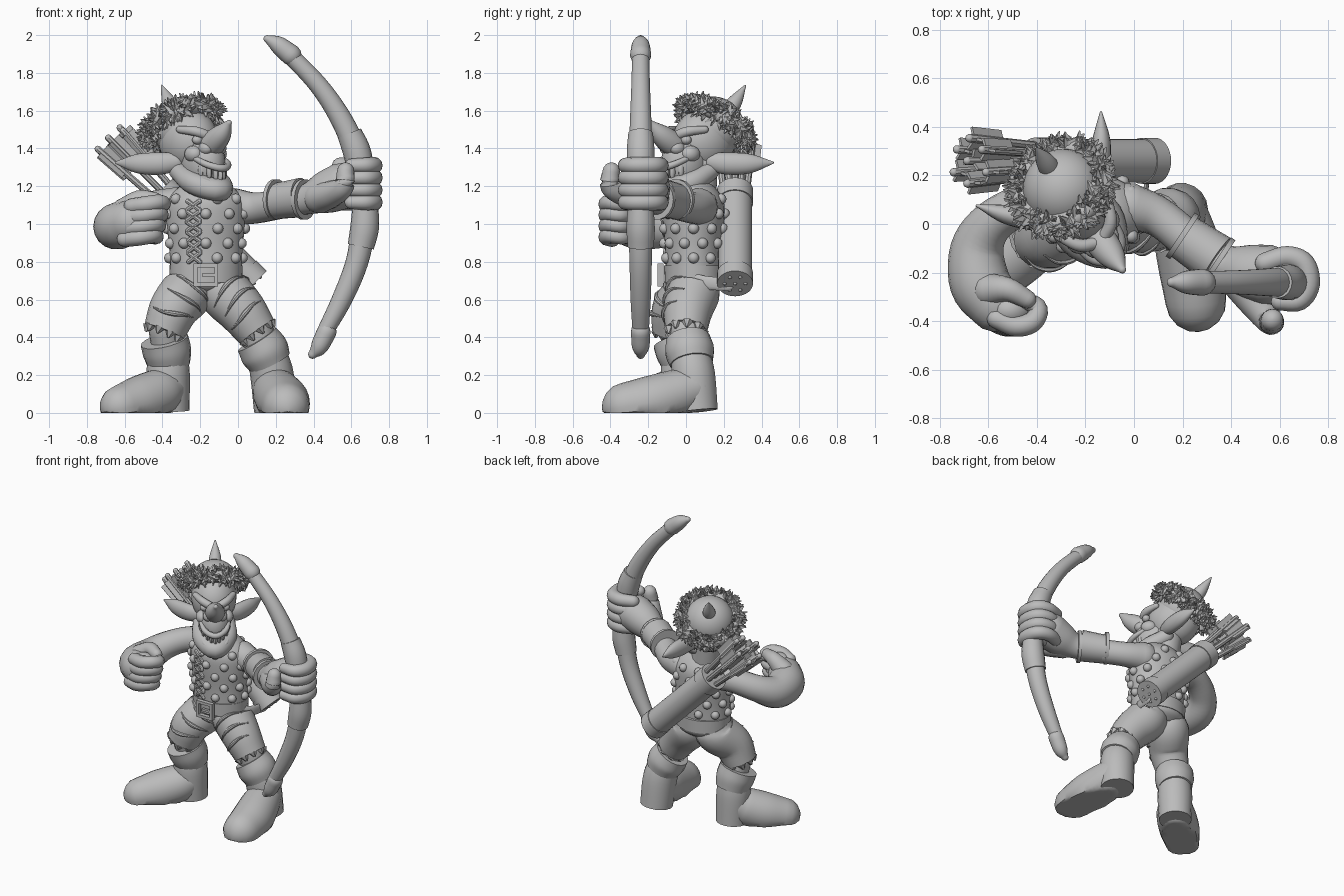
import bpy, bmesh, math, random
from mathutils import Vector, Matrix

random.seed(4)
cube = bpy.data.objects.get("Cube")
if cube:
    bpy.data.objects.remove(cube, do_unlink=True)

clay = bpy.data.materials.new("grey clay")
clay.use_nodes = True
grey = (.5, .5, .5, 1)
clay.diffuse_color = grey
clay.node_tree.nodes["Principled BSDF"].inputs["Base Color"].default_value = grey
made = []
IDENTITY = Matrix.Identity(4)


def finish(name, bm, matrix=IDENTITY):
    mesh = bpy.data.meshes.new(name)
    bmesh.ops.recalc_face_normals(bm, faces=bm.faces)
    bm.transform(matrix)
    bm.to_mesh(mesh)
    bm.free()
    mesh.materials.append(clay)
    obj = bpy.data.objects.new(name, mesh)
    bpy.context.collection.objects.link(obj)
    made.append(obj)


def spline(points, steps):
    """Smooth curve through points of x, y, z, radius."""
    p = [Vector(q) for q in points]
    p = [p[0] * 2 - p[1]] + p + [p[-1] * 2 - p[-2]]
    out = []
    for a, b, c, d in zip(p, p[1:], p[2:], p[3:]):
        for i in range(steps):
            t = i / steps
            out.append(b + (c - a) * t / 2 + (a * 2 - b * 5 + c * 4 - d) * t * t / 2
                       + (b * 3 - a - c * 3 + d) * t ** 3 / 2)
    return out + [p[-2]]


def tube(name, points, up=(0, 0, 1), flat=1, rounded=True, sides=18, steps=5,
         matrix=IDENTITY, floor=None):
    """Loft of ellipses along a path; flat scales the radius along up."""
    path = spline(points, steps)
    rings = [(q.xyz, max(q.w, .003)) for q in path]
    if rounded:
        for end, inner in ((0, 1), (-1, -2)):
            c, r = rings[end]
            out = (c - path[inner].xyz).normalized()
            cap = [(c + out * r * math.sin(a), r * math.cos(a)) for a in (.4, .8, 1.2, 1.5)]
            rings = cap[::-1] + rings if end == 0 else rings + cap
    bm = bmesh.new()
    loops = []
    for i, (c, r) in enumerate(rings):
        t = (rings[min(i + 1, len(rings) - 1)][0] - rings[max(i - 1, 0)][0]).normalized()
        side = t.cross(Vector(up)).normalized()
        high = side.cross(t)
        loops.append([bm.verts.new(c + side * r * math.cos(a) + high * r * flat * math.sin(a))
                      for a in (math.tau * k / sides for k in range(sides))])
    for lo, hi in zip(loops, loops[1:]):
        for k in range(sides):
            n = (k + 1) % sides
            bm.faces.new((lo[k], lo[n], hi[n], hi[k]))
    bm.faces.new(loops[0])
    bm.faces.new(loops[-1])
    if floor is not None:
        for v in bm.verts:
            v.co.z = max(v.co.z, floor)
    finish(name, bm, matrix)


def ball(name, centre, size, matrix=IDENTITY, detail=16):
    bm = bmesh.new()
    bmesh.ops.create_uvsphere(bm, u_segments=detail, v_segments=detail // 2 + 2, radius=1)
    finish(name, bm, matrix @ Matrix.Translation(centre) @ Matrix.Diagonal((*size, 1)))


def box(name, centre, size, matrix=IDENTITY):
    bm = bmesh.new()
    bmesh.ops.create_cube(bm, size=1)
    finish(name, bm, matrix @ Matrix.Translation(centre) @ Matrix.Diagonal((*size, 1)))


def facing(origin, axis):
    return Matrix.Translation(origin) @ Vector(axis).to_track_quat('Z', 'Y').to_matrix().to_4x4()


# Tunic, with studs and front lacing
X, Y = -.17, .04
shape = [(.76, .19), (.88, .195), (1.02, .21), (1.12, .205), (1.19, .15), (1.23, .08)]
tube("tunic", [(X, Y, z, r) for z, r in shape], (0, 1, 0), .78, False, 28)


def tunic_point(angle, z):
    for (a, ra), (b, rb) in zip(shape, shape[1:]):
        if a <= z <= b:
            r = ra + (rb - ra) * (z - a) / (b - a)
    return Vector((X + r * math.cos(angle), Y + r * .78 * math.sin(angle), z))


LACE = -1.9
for row in range(5):
    for k in range(10):
        angle = math.tau * (k + row % 2 / 2) / 10
        if abs(angle - math.tau - LACE) > .25:
            ball("tunic_stud", tunic_point(angle, .82 + row * .078), [.029] * 3, detail=12)
for i in range(6):
    z = .8 + i * .055
    for s in (-1, 1):
        a, b = tunic_point(LACE - s * .16, z), tunic_point(LACE + s * .16, z + .045)
        tube("lace", [(*a, .013), (*b, .013)], steps=1, sides=8)

# Breeches, belt and buckle
tube("pelvis", [(X, .05, .63, .11), (X, .05, .68, .175), (X, .05, .78, .18)], (0, 1, 0), .85, False)
tube("belt", [(X, .045, .69, .192), (X, .045, .78, .194)], (0, 1, 0), .83, False, 28)
for s in (-1, 1):
    box("buckle_side", (X + s * .055, -.135, .73), (.02, .03, .12))
    box("buckle_bar", (X, -.135, .73 + s * .05), (.12, .03, .02))
box("buckle_prong", (X + .02, -.14, .73), (.08, .02, .016))
tube("quiver_strap", [(0, .02, .71, .035), (.04, .1, .69, .035), (.06, .22, .68, .035)], (1, 0, 0), .3, sides=12)

# Legs: breeches, shin, folded cuff, boot
legs = {
    "right": ([(-.25, .05, .7, .12), (-.27, .03, .64, .14), (-.34, -.05, .55, .13), (-.39, -.07, .43, .112)],
              [(-.39, -.06, .45, .085), (-.37, -.02, .3, .08)],
              [(-.39, -.05, .385, .128), (-.375, -.03, .32, .128), (-.365, -.01, .25, .112)],
              [(-.37, -.02, .3, .105), (-.37, -.02, .2, .115), (-.365, -.01, .01, .108)],
              [(-.38, -.03, .13, .115), (-.43, -.08, .1, .13), (-.53, -.16, .06, .132), (-.62, -.24, .035, .112)]),
    "left": ([(-.08, .05, .7, .12), (-.07, .04, .64, .14), (.02, .01, .54, .13), (.1, 0, .43, .11)],
             [(.09, 0, .46, .09), (.14, .02, .3, .09)],
             [(.1, .01, .39, .118), (.14, .02, .325, .13), (.17, .03, .265, .115)],
             [(.15, .02, .31, .105), (.18, .04, .2, .115), (.195, .06, .01, .11)],
             [(.19, .04, .13, .115), (.21, -.05, .1, .13), (.24, -.18, .06, .138), (.255, -.32, .035, .125)])}
for side, (thigh, shin, cuff, shaft, foot) in legs.items():
    tube(side + "_breeches", thigh, (0, 1, 0), rounded=False)
    tube(side + "_shin", shin, (0, 1, 0))
    tube(side + "_boot_cuff", cuff, (0, 1, 0), rounded=False)
    tube(side + "_boot_shaft", shaft, (0, 1, 0), rounded=False, floor=0)
    tube(side + "_boot_foot", foot, floor=0, sides=24)
    # ragged hem
    end = Vector(thigh[-1][:3])
    frame = facing(end, end - Vector(thigh[-2][:3]))
    for k in range(9):
        a = math.tau * k / 9
        rim = Vector((math.cos(a), math.sin(a), 0)) * .092
        tube("torn_hem", [(*rim, .03), (*(rim + Vector((0, 0, .035))), .006)],
             (0, 1, 0), rounded=False, sides=6, steps=1, matrix=frame)
    # cloth folds wrapping the front of the thigh
    path = spline(thigh, 4)
    for i in (5, 7, 9):
        ring = facing(path[i].xyz, path[i + 1].xyz - path[i].xyz)
        front = ring.to_3x3().inverted() @ Vector((0, -1, 0))
        start = math.atan2(front.y, front.x) + random.uniform(-.4, .4)
        fold = [(start + t, .014 - abs(t) * .01) for t in (-1, -.5, 0, .5, 1)]
        tube("cloth_fold", [(path[i].w * math.cos(a), path[i].w * math.sin(a), .02 * math.sin(a * 2), r)
                            for a, r in fold], sides=8, matrix=ring)

# Left arm, bracer and gripping hand
tube("left_arm", [(-.02, .07, 1.09, .1), (.1, .03, 1.085, .082), (.24, -.08, 1.11, .08), (.36, -.16, 1.13, .08),
                  (.46, -.195, 1.165, .112), (.55, -.21, 1.2, .125)])
ball("left_palm", (.62, -.22, 1.2), (.11, .095, .125))
tube("bracer", [(.2, -.05, 1.12, .095), (.34, -.145, 1.14, .105)], rounded=False, steps=1)
for x, y in ((.19, -.043), (.34, -.145)):
    tube("bracer_rim", [(x, y, 1.13, .108), (x + .018, y - .012, 1.13, .108)], rounded=False, steps=1)
for i in range(4):
    z = 1.115 + i * .065
    tube("left_finger", [(.54, -.16, z, .042), (.63, -.135, z, .044), (.7, -.165, z, .046),
                         (.72, -.25, z, .045), (.68, -.315, z, .042), (.6, -.32, z, .036)], sides=12)
tube("left_thumb", [(.43, -.22, 1.14, .085), (.5, -.32, 1.16, .07), (.56, -.4, 1.2, .055), (.57, -.395, 1.28, .046)])

# Right arm drawn back with a fist
tube("right_arm", [(-.3, .09, 1.1, .1), (-.45, .08, 1.09, .085), (-.58, .01, 1.04, .09), (-.645, -.1, .99, .11),
                   (-.635, -.24, .99, .125), (-.57, -.33, 1.01, .115)])
ball("right_palm", (-.51, -.355, 1.02), (.1, .085, .12))
for i in range(4):
    z, x = .93 + i * .058, i * .012
    tube("right_finger", [(-.6 + x, -.39, z - .01, .042), (-.52 + x, -.42, z, .044), (-.45 + x, -.4, z + .01, .042),
                          (-.435 + x, -.34, z, .038), (-.5, -.3, z, .032)], sides=12)
tube("right_thumb", [(-.6, -.27, 1.07, .07), (-.52, -.27, 1.13, .05), (-.44, -.31, 1.13, .038)])

# Bow with tip caps and wrapped sleeves
bow = [(.25, 1.92, .045), (.43, 1.73, .05), (.56, 1.53, .058), (.64, 1.33, .064), (.67, 1.17, .06),
       (.665, 1, .064), (.63, .8, .06), (.55, .6, .054), (.45, .41, .042)]
tube("bow", [(x, -.24, z, r) for x, z, r in bow], (0, 1, 0))
for name, part in (("top_cap", [(.28, 1.895, .056), (.21, 1.95, .046), (.155, 1.98, .02)]),
                   ("bottom_cap", [(.47, .43, .052), (.43, .35, .046), (.395, .31, .024)]),
                   ("upper_sleeve", [(.59, 1.48, .066), (.63, 1.38, .074), (.66, 1.24, .068)]),
                   ("lower_sleeve", [(.675, 1.1, .068), (.67, .98, .076), (.65, .88, .07)])):
    tube(name, [(x, -.24, z, r) for x, z, r in part], (0, 1, 0), rounded="cap" in name)

# Head, turned toward the bow
head = Matrix.Translation((-.25, .08, 1.38)) @ Matrix.Rotation(math.radians(37), 4, 'Z')
tube("neck", [(-.2, .06, 1.12, .1), (-.23, .07, 1.32, .1)], (0, 1, 0))
ball("skull", (0, .02, .06), (.15, .175, .17), head, 24)
ball("muzzle", (0, -.11, -.06), (.108, .135, .15), head, 24)
tube("jaw", [(-.09, -.01, -.1, .05), (-.085, -.14, -.165, .06), (0, -.25, -.2, .06), (.085, -.14, -.165, .06),
             (.09, -.01, -.1, .05)], matrix=head)
ball("throat", (0, -.12, -.19), (.085, .13, .08), head)
tube("nose", [(0, -.11, .0, .06), (0, -.2, .05, .066), (0, -.275, .1, .052), (0, -.335, .155, .016)], matrix=head)
for level in (-.055, -.15):
    tube("lip", [(-.095, -.14, level + .03, .014), (-.07, -.235, level - .01, .018), (0, -.28, level - .03, .02),
                 (.07, -.235, level - .01, .018), (.095, -.14, level + .03, .014)], sides=10, matrix=head)
for k in range(-3, 4):
    ball("tooth", (k * .025, -.26 + abs(k) ** 2 * .008, -.12 + abs(k) * .01), (.014, .018, .045), head, 10)
for s in (-1, 1):
    ball("nostril", (s * .045, -.19, .02), (.035, .045, .035), head)
    ball("eye", (s * .065, -.15, .065), (.034, .028, .026), head)
    tube("brow", [(s * .02, -.185, .085, .026), (s * .08, -.15, .11, .026), (s * .125, -.07, .12, .02)], matrix=head)
    ball("cheek", (s * .08, -.13, -.01), (.045, .055, .045), head)
    tube("ear", [(s * .1, -.01, -.05, .036), (s * .17, .05, -.06, .044), (s * .25, .14, -.06, .038),
                 (s * .32, .235, -.055, .005)], flat=1.35, matrix=head)

# Domed helmet with horn and shaggy fur band
cap = facing((-.3, .155, 1.53), (-.34, .46, .82))
ball("helmet", (0, 0, -.02), (.165, .165, .16), cap, 28)
tube("horn", [(-.345, .225, 1.6, .045), (-.37, .265, 1.655, .036), (-.405, .315, 1.735, .004)], rounded=False)
fur = bmesh.new()
for k in range(480):
    a, b = random.uniform(0, math.tau), random.uniform(-1.9, 1.9)
    ray = Vector((math.cos(a), math.sin(a), 0))
    out = ray * math.cos(b) + Vector((0, 0, math.sin(b)))
    lean = out + Vector([random.uniform(-.7, .7) for _ in range(3)])
    spike = facing(ray * .172 + out * .042, lean)
    bmesh.ops.create_cone(fur, segments=4, radius1=.028, radius2=.003,
                          depth=random.uniform(.05, .09), cap_ends=True, matrix=spike)
finish("fur_band", fur, cap)
tube("fur_core", [(.172 * math.cos(k * math.tau / 16), .172 * math.sin(k * math.tau / 16), 0, .045)
                  for k in range(17)], steps=2, matrix=cap)

# Quiver slung across the back, with arrows
quiver = facing((.08, .26, .69), (-1, 0, 1))
for name, low, high, r in (("quiver", 0, .68, .09), ("quiver_base", -.008, .07, .095), ("quiver_rim", .6, .69, .096)):
    tube(name, [(0, 0, low, r), (0, 0, high, r)], (0, 1, 0), rounded=False, sides=28, steps=1, matrix=quiver)
for k in range(7):
    a = k * math.tau / 6
    d = 0 if k == 6 else .055
    x, y = d * math.cos(a), d * math.sin(a)
    ball("base_rivet", (x, y, -.008), (.01, .01, .008), quiver, 8)
    length = .46 + random.uniform(-.02, .03)
    arrow = quiver @ facing((x, y, .6), (x * .7, y * .7, length))
    tube("arrow", [(0, 0, 0, .018), (0, 0, length, .018)], (0, 1, 0), sides=8, steps=1, matrix=arrow)
    for j in range(3):
        vane = arrow @ Matrix.Translation((0, 0, length - .11)) @ Matrix.Rotation(j * math.tau / 3 + k, 4, 'Z')
        box("fletching", (.026, 0, 0), (.05, .012, .17), vane)

bpy.ops.object.select_all(action='DESELECT')
for obj in made:
    obj.select_set("fur_band" not in obj.name)
bpy.context.view_layer.objects.active = made[0]
bpy.ops.object.shade_smooth_by_angle(angle=math.radians(40))
